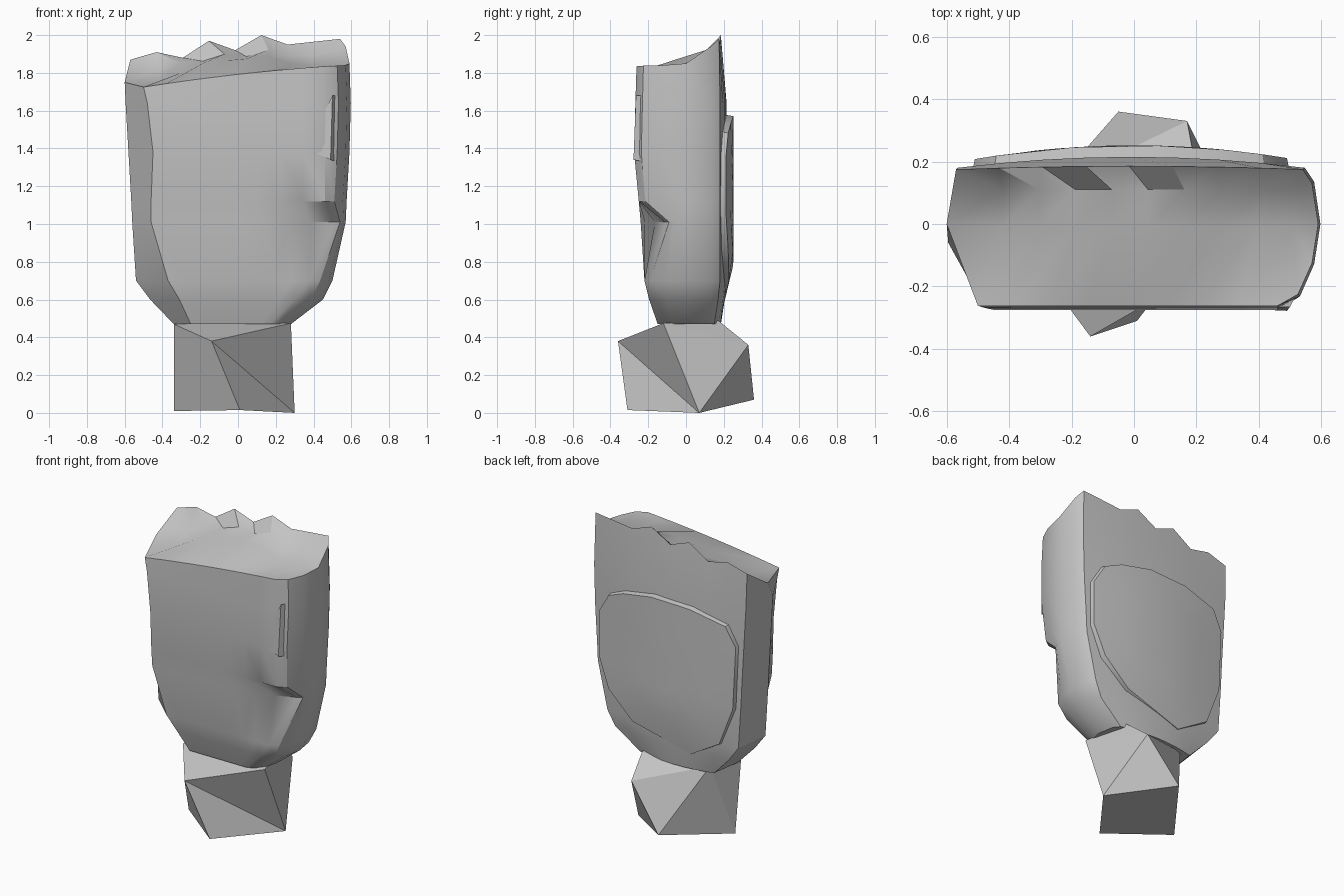
import bpy, bmesh, math

cube = bpy.data.objects.get("Cube")
if cube:
    bpy.data.objects.remove(cube, do_unlink=True)

clay = bpy.data.materials.new("grey clay")
clay.use_nodes = True
clay.diffuse_color = (0.55, 0.55, 0.55, 1)
clay.node_tree.nodes["Principled BSDF"].inputs["Base Color"].default_value = clay.diffuse_color


def finish(bm, name, angle=None):
    """Turn a bmesh into a named object, smooth below the given angle."""
    bmesh.ops.recalc_face_normals(bm, faces=bm.faces)
    mesh = bpy.data.meshes.new(name)
    bm.to_mesh(mesh)
    bm.free()
    mesh.materials.append(clay)
    obj = bpy.data.objects.new(name, mesh)
    bpy.context.collection.objects.link(obj)
    if angle:
        bpy.ops.object.select_all(action='DESELECT')
        obj.select_set(True)
        bpy.context.view_layer.objects.active = obj
        bpy.ops.object.shade_smooth_by_angle(angle=math.radians(angle))


def bridge(bm, a, b, closed=False):
    count = len(a)
    for i in range(count if closed else count - 1):
        j = (i + 1) % count
        bm.faces.new((a[i], a[j], b[j], b[i]))


def mix(a, b, t):
    return a + (b - a) * (t + 1) / 2


N = 9
SPREAD = [-1 + 2 * i / (N - 1) for i in range(N)]

# Head: stacked rings, top to bottom
# height, left x, right x, front left x, front right x, front y, back y, notch depth
LEVELS = [
    (1.78, -0.60, 0.59, -0.50, 0.46, -0.262, 0.175, 0),
    (1.64, -0.595, 0.597, -0.48, 0.46, -0.268, 0.18, 0),
    (1.38, -0.58, 0.59, -0.45, 0.46, -0.275, 0.18, 0),
    (1.12, -0.565, 0.575, -0.46, 0.46, -0.25, 0.18, 0),
    (1.01, -0.56, 0.57, -0.46, 0.51, -0.24, 0.18, 0.13),
    (0.70, -0.54, 0.50, -0.37, 0.38, -0.22, 0.18, 0),
    (0.60, -0.465, 0.45, -0.31, 0.30, -0.195, 0.17, 0),
    (0.47, -0.34, 0.28, -0.25, 0.17, -0.15, 0.15, 0),
]
RIDGE = [1.87, 1.91, 1.88, 1.97, 1.92, 2.0, 1.95, 1.965, 1.98]
CROWN = [1.75, 1.80, 1.85, 1.865, 1.875, 1.885, 1.85, 1.83, 1.84]

bm = bmesh.new()
rings = []
for z, left, right, fl, fr, yf, yb, notch in LEVELS:
    top = not rings
    ring = []
    for t in SPREAD:
        zf = 1.78 + 0.055 * t - 0.01 * (t * t - 1) if top else z
        y = yf + notch * max(0, t - 0.4) / 0.6
        ring.append(bm.verts.new((mix(fl, fr, t), y, zf)))
    # Rounded right side, from the front corner to the back corner
    corner = [(0.065, yf * 0.86, 1.838), (0.02, yf * 0.48, 1.84),
              (0, 0, 1.85), (0.02, yb * 0.75, 1.94)]
    if notch:
        corner[:2] = [(0.03, -0.09, z), (0.01, -0.06, z)]
    for inset, y, rim_z in corner:
        ring.append(bm.verts.new((right - inset, y, rim_z if top else z)))
    for i in reversed(range(N)):
        t = SPREAD[i]
        bulge = 0.01 if top else 0.035
        ring.append(bm.verts.new((mix(left + 0.03, right - 0.05, t),
                                  yb + bulge * (1 - t * t), RIDGE[i] if top else z)))
    ring.append(bm.verts.new((left, 0 if top else -0.06, 1.75 if top else z)))
    rings.append(ring)
for upper, lower in zip(rings, rings[1:]):
    bridge(bm, upper, lower, closed=True)
bm.faces.new(rings[-1])

# Ragged crown closing the head
rim = rings[0]
front, (r0, r1, r2, r3) = rim[:N], rim[N:N + 4]
back, side = rim[N + 4:-1][::-1], rim[-1]
crown = [bm.verts.new((mix(-0.42, 0.51, t), -0.01, z)) for t, z in zip(SPREAD, CROWN)]
hollow = [bm.verts.new((mix(-0.42, 0.51, t), 0.11, mix(a, b, -0.5 + 0.6 * abs(t))))
          for t, a, b in zip(SPREAD, CROWN, RIDGE)]
for a, b in ((front, crown), (crown, hollow), (hollow, back)):
    bridge(bm, a, b)
c0, c1, h0, h1 = crown[0], crown[-1], hollow[0], hollow[-1]
for face in ((front[0], c0, side), (side, c0, h0), (side, h0, back[0]),
             (front[-1], r0, c1), (r0, r1, c1), (r1, r2, c1), (r2, h1, c1),
             (r2, r3, h1), (r3, back[-1], h1)):
    bm.faces.new(face)
finish(bm, "head", 32)

# Raised domed panel on the back
OUTLINE = [(0.30, 1.54), (0.42, 1.49), (0.5, 1.36), (0.5, 1.06), (0.42, 0.86),
           (0.24, 0.69), (-0.18, 0.57), (-0.4, 0.7), (-0.5, 0.96), (-0.52, 1.38),
           (-0.45, 1.51), (-0.2, 1.57), (0.08, 1.58)]
bm = bmesh.new()
loops = []
for scale, depth in ((1, -0.05), (0.98, 0), (0.6, 0), (0.25, 0)):
    loop = []
    for x, z in OUTLINE:
        x, z = x * scale, 1.1 + (z - 1.1) * scale
        y = 0.252 - 0.17 * x * x - 0.25 * max(0, 0.76 - z)
        loop.append(bm.verts.new((x, y + depth, z)))
    loops.append(loop)
for a, b in zip(loops, loops[1:]):
    bridge(bm, a, b, closed=True)
bm.faces.new(loops[-1])
finish(bm, "back_panel", 32)

# Faceted neck block, with a dent in its front right
bm = bmesh.new()
front_top, front_low, right_low, back_low, back_top, right_top = [
    bm.verts.new(p) for p in (
        (-0.14, -0.36, 0.38), (0.01, -0.31, 0.015), (0.30, 0.07, 0),
        (-0.05, 0.36, 0.07), (0.17, 0.33, 0.36), (0.28, -0.12, 0.475))]
left_top, left_low, inner_left, inner_right = [
    bm.verts.new(p) for p in (
        (-0.34, -0.09, 0.47), (-0.34, -0.03, 0.01),
        (-0.26, 0.12, 0.49), (0.2, 0.17, 0.49))]
for face in ((front_top, front_low, right_low),
             (front_top, right_low, right_top),
             (right_top, right_low, back_top),
             (back_top, right_low, back_low),
             (front_top, left_top, left_low, front_low),
             (front_low, left_low, back_low, right_low),
             (front_top, right_top, left_top),
             (right_top, inner_right, inner_left, left_top),
             (right_top, back_top, inner_right),
             (back_top, inner_left, inner_right),
             (back_top, back_low, inner_left),
             (inner_left, back_low, left_low),
             (left_top, inner_left, left_low)):
    bm.faces.new(face)
finish(bm, "neck")

# Thin fold at the front right corner
bm = bmesh.new()
tip, low, low_back, high, high_back = [bm.verts.new(p) for p in (
    (0.36, -0.272, 1.40), (0.49, -0.278, 1.34), (0.52, -0.22, 1.33),
    (0.50, -0.265, 1.68), (0.52, -0.225, 1.68))]
for face in ((tip, low, high), (low, low_back, high_back, high),
             (tip, low_back, low), (tip, high, high_back), (tip, high_back, low_back)):
    bm.faces.new(face)
finish(bm, "temple_fold")
